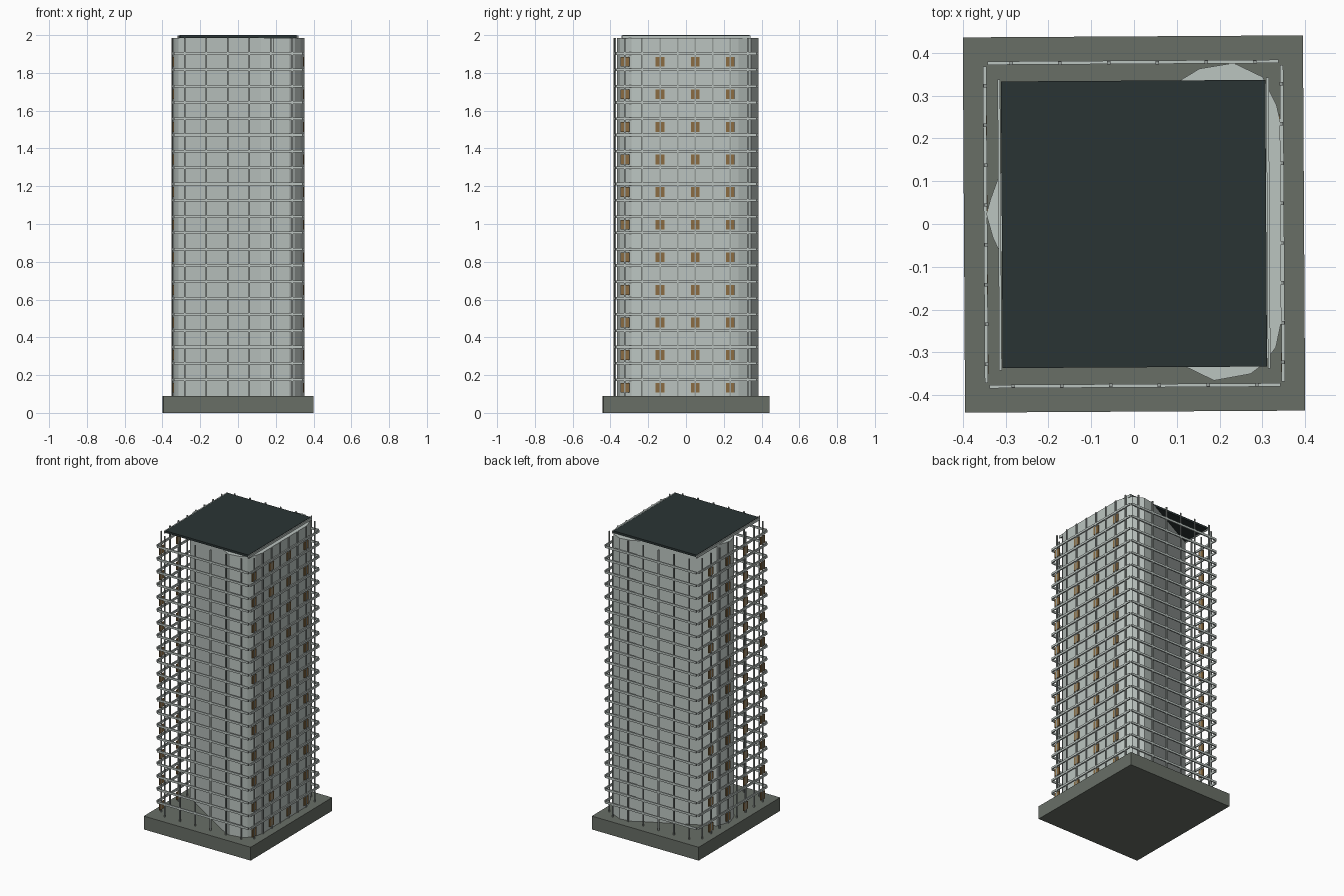
import bpy, bmesh
from mathutils import Matrix

cube = bpy.data.objects.get("Cube")
if cube:
    bpy.data.objects.remove(cube, do_unlink=True)

TWIST = 0.006          # the whole tower is turned very slightly
FLOOR = 0.0863         # storey height
BASE_TOP = 0.09
ROOF_Z = 1.985


def material(name, rgb):
    mat = bpy.data.materials.new(name)
    mat.use_nodes = True
    col = [(c / 255) ** 2.2 for c in rgb] + [1]
    mat.diffuse_color = col
    mat.node_tree.nodes["Principled BSDF"].inputs["Base Color"].default_value = col
    return mat


pale = material("pale_glass", (186, 195, 191))
metal = material("grey_metal", (150, 157, 154))
stone = material("grey_stone", (104, 110, 102))
dark = material("dark_roofing", (46, 55, 55))
brown = material("brown_panel", (138, 108, 68))


def finish(name, bm, mat):
    mesh = bpy.data.meshes.new(name)
    bm.normal_update()
    bm.to_mesh(mesh)
    bm.free()
    mesh.materials.append(mat)
    obj = bpy.data.objects.new(name, mesh)
    obj.rotation_euler.z = TWIST
    bpy.context.collection.objects.link(obj)


def boxes(name, parts, mat):
    """One object from a list of (centre, size) boxes."""
    bm = bmesh.new()
    for centre, size in parts:
        bmesh.ops.create_cube(bm, size=1, matrix=Matrix.Translation(centre)
                              @ Matrix.Diagonal((*size, 1)))
    finish(name, bm, mat)


# Base slab and roof slab
boxes("base_slab", [((0, 0, BASE_TOP / 2), (0.795, 0.877, BASE_TOP))], stone)
boxes("roof_slab", [((0, 0, 1.993), (0.618, 0.67, 0.014))], dark)
boxes("roof_rails", [((s * 0.314, 0, 1.99), (0.006, 0.68, 0.018)) for s in (-1, 1)], pale)

# Tower core: rounded triangle in plan
plan = [(0.343, 0.24), (0.335, 0.275), (0.303, 0.342), (0.235, 0.375),
        (0.155, 0.362), (0.11, 0.335), (-0.313, 0.12), (-0.335, 0.06),
        (-0.345, 0.025), (-0.33, -0.03), (-0.316, -0.06), (0.12, -0.335),
        (0.185, -0.367), (0.27, -0.352), (0.30, -0.33), (0.33, -0.29), (0.343, -0.23)]
bm = bmesh.new()
face = bm.faces.new([bm.verts.new((x, y, 0.02)) for x, y in plan])
top = bmesh.ops.extrude_face_region(bm, geom=[face])
bmesh.ops.translate(bm, vec=(0, 0, ROOF_Z - 0.02),
                    verts=[v for v in top["geom"] if isinstance(v, bmesh.types.BMVert)])
bmesh.ops.recalc_face_normals(bm, faces=bm.faces)
finish("tower_core", bm, pale)

# Upright mullions around the four sides
height = ROOF_Z - BASE_TOP
mid = BASE_TOP + height / 2
front_xs = [(i - 2.5) * 0.114 for i in range(6)]
side_ys = [(i - 3.5) * 0.093 for i in range(8)]
mullions = []
for s in (-1, 1):
    mullions += [((x, s * 0.377, mid), (0.008, 0.008, height)) for x in front_xs]
    mullions += [((s * 0.346, y, mid), (0.008, 0.008, height)) for y in side_ys]
boxes("mullions", mullions, metal)

# Floor bands
bands = []
for i in range(1, 22):
    z = BASE_TOP + i * FLOOR
    for s in (-1, 1):
        bands.append(((0, s * 0.378, z), (0.68, 0.008, 0.014)))
        bands.append(((s * 0.347, 0, z), (0.008, 0.74, 0.014)))
boxes("floor_bands", bands, pale)

# Brown panels on every other side mullion and every other storey
panels = []
for i in range(0, 22, 2):
    z = BASE_TOP + (i + 0.5) * FLOOR
    for y in side_ys[::2]:
        panels += [((s * 0.345, y, z), (0.006, 0.046, 0.052)) for s in (-1, 1)]
boxes("side_panels", panels, brown)
